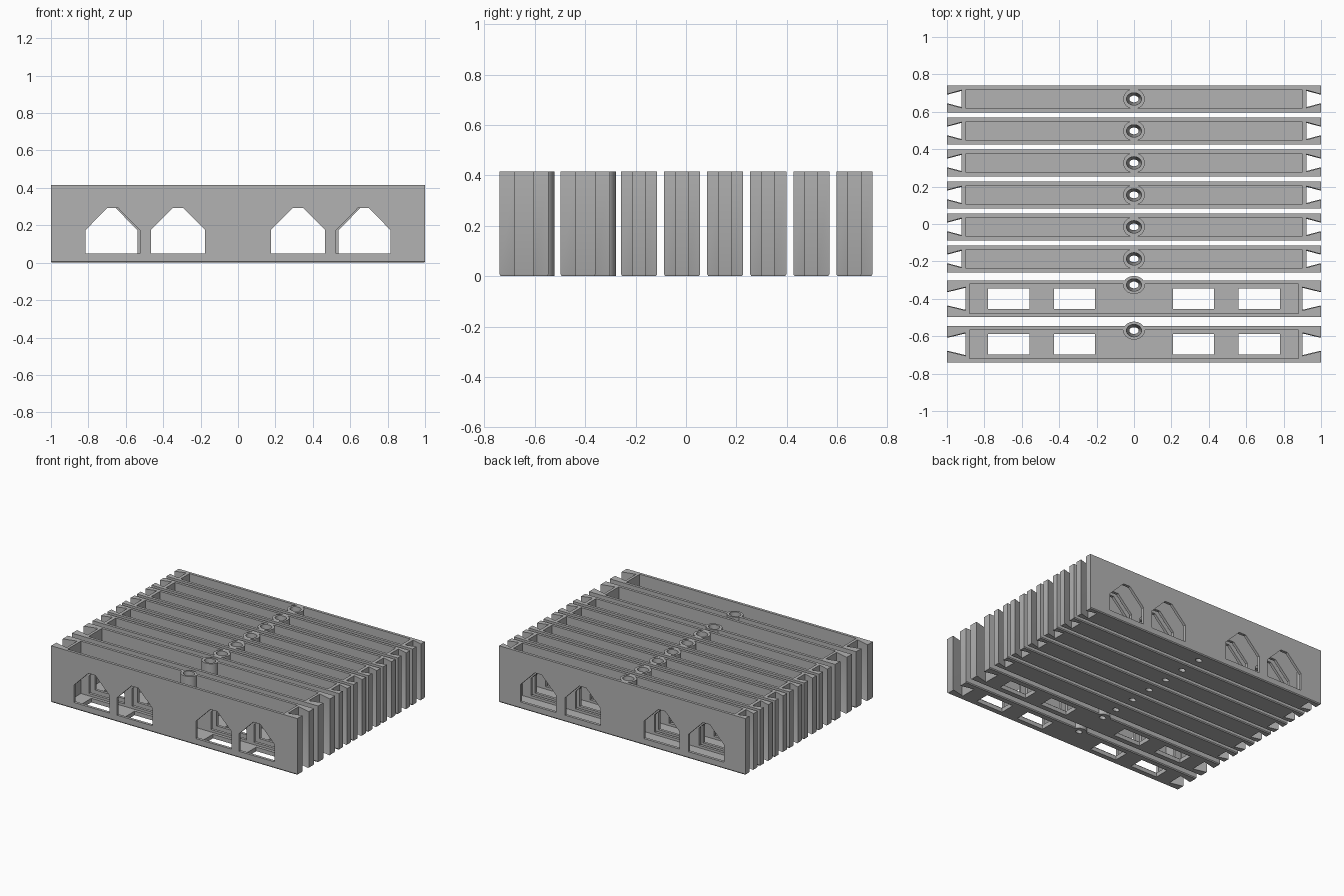
import bpy
import bmesh
from math import cos, sin, pi

HEIGHT, FLOOR, WALL = 0.415, 0.03, 0.02

cube = bpy.data.objects.get("Cube")
if cube:
    bpy.data.objects.remove(cube, do_unlink=True)

grey = bpy.data.materials.new("plain grey")
grey.use_nodes = True
grey.diffuse_color = (0.45, 0.45, 0.45, 1)
grey.node_tree.nodes["Principled BSDF"].inputs["Base Color"].default_value = (0.45, 0.45, 0.45, 1)


def loft(name, rings):
    """Closed solid through matching rings of points."""
    bm = bmesh.new()
    loops = [[bm.verts.new(p) for p in ring] for ring in rings]
    n = len(loops[0])
    for a, b in zip(loops, loops[1:]):
        for i in range(n):
            j = (i + 1) % n
            bm.faces.new((a[i], a[j], b[j], b[i]))
    bm.faces.new(loops[0][::-1])
    bm.faces.new(loops[-1])
    bmesh.ops.recalc_face_normals(bm, faces=bm.faces)
    mesh = bpy.data.meshes.new(name)
    bm.to_mesh(mesh)
    bm.free()
    mesh.materials.append(grey)
    obj = bpy.data.objects.new(name, mesh)
    bpy.context.collection.objects.link(obj)
    return obj


def box(name, x0, x1, y0, y1, z0, z1):
    pts = [(x0, y0), (x1, y0), (x1, y1), (x0, y1)]
    return loft(name, [[(x, y, z) for x, y in pts] for z in (z0, z1)])


def oval(rx, ry, y, z):
    return [(rx * cos(i * pi / 16), y + ry * sin(i * pi / 16), z) for i in range(32)]


def combine(obj, tool, operation):
    """Apply a boolean and throw the tool away."""
    tool.hide_render = True
    mod = obj.modifiers.new("combine", "BOOLEAN")
    mod.object, mod.operation, mod.solver = tool, operation, "EXACT"
    result = bpy.data.meshes.new_from_object(
        obj.evaluated_get(bpy.context.evaluated_depsgraph_get()))
    obj.modifiers.clear()
    obj.data = result
    bpy.data.objects.remove(tool, do_unlink=True)


def tray(name, front, back, wide):
    mid, half = (front + back) / 2, (back - front) / 2
    depth, mouth, root, cavity = (0.9, 0.06, 0.035, 0.88) if wide else (0.922, 0.046, 0.024, 0.898)
    mouth, root = half - mouth, half - root

    # Outer body with a dovetail slot in each end and a slight foot chamfer
    right = [(1, -half), (1, -mouth), (depth, -root), (depth, root), (1, mouth), (1, half)]
    outline = right + [(-x, -y) for x, y in right]
    foot = [(x * 0.996, mid + y * (1 - 0.005 / half), 0) for x, y in outline]
    body = loft(name, [foot] + [[(x, mid + y, z) for x, y in outline] for z in (0.007, HEIGHT)])

    # Open cavity
    combine(body, box("cavity", -cavity, cavity, front + WALL, back - WALL, FLOOR, 0.6), "DIFFERENCE")

    # Gabled windows through both long walls
    outer = 0.67 if wide else 0.683
    for x in (-outer, -0.321, 0.321, outer):
        gable = [(-0.145, 0.048), (0.145, 0.048), (0.145, 0.175),
                 (0.028, 0.293), (-0.028, 0.293), (-0.145, 0.175)]
        window = loft("window", [[(x + px, y, pz) for px, pz in gable]
                                 for y in (front - 0.015, back + 0.015)])
        combine(body, window, "DIFFERENCE")

    # Floor openings in the wide trays
    if wide:
        for x in (-0.67, -0.318, 0.318, 0.67):
            combine(body, box("opening", x - 0.11, x + 0.11, mid - 0.055, mid + 0.055, -0.1, 0.1),
                    "DIFFERENCE")

    # Oval screw post with a tapered bore
    y = back - 0.024 if wide else mid
    ry = 0.048 if wide else 0.054
    combine(body, loft("post", [oval(0.058, ry, y, 0), oval(0.058, ry, y, HEIGHT)]), "UNION")
    bore = [oval(0.025, 0.018, y, -0.02), oval(0.025, 0.018, y, 0.02), oval(0.041, 0.034, y, HEIGHT + 0.02)]
    combine(body, loft("bore", bore), "DIFFERENCE")
    return body


trays = [tray("wide_tray_front", -0.74, -0.546, True),
         tray("wide_tray_second", -0.498, -0.302, True)]
for i in range(6):
    back = 0.74 - 0.171 * i
    trays.append(tray(f"narrow_tray_{i + 1}", back - 0.143, back, False))

bpy.ops.object.select_all(action="DESELECT")
for obj in trays:
    obj.select_set(True)
bpy.context.view_layer.objects.active = trays[0]
bpy.ops.object.shade_smooth_by_angle()
